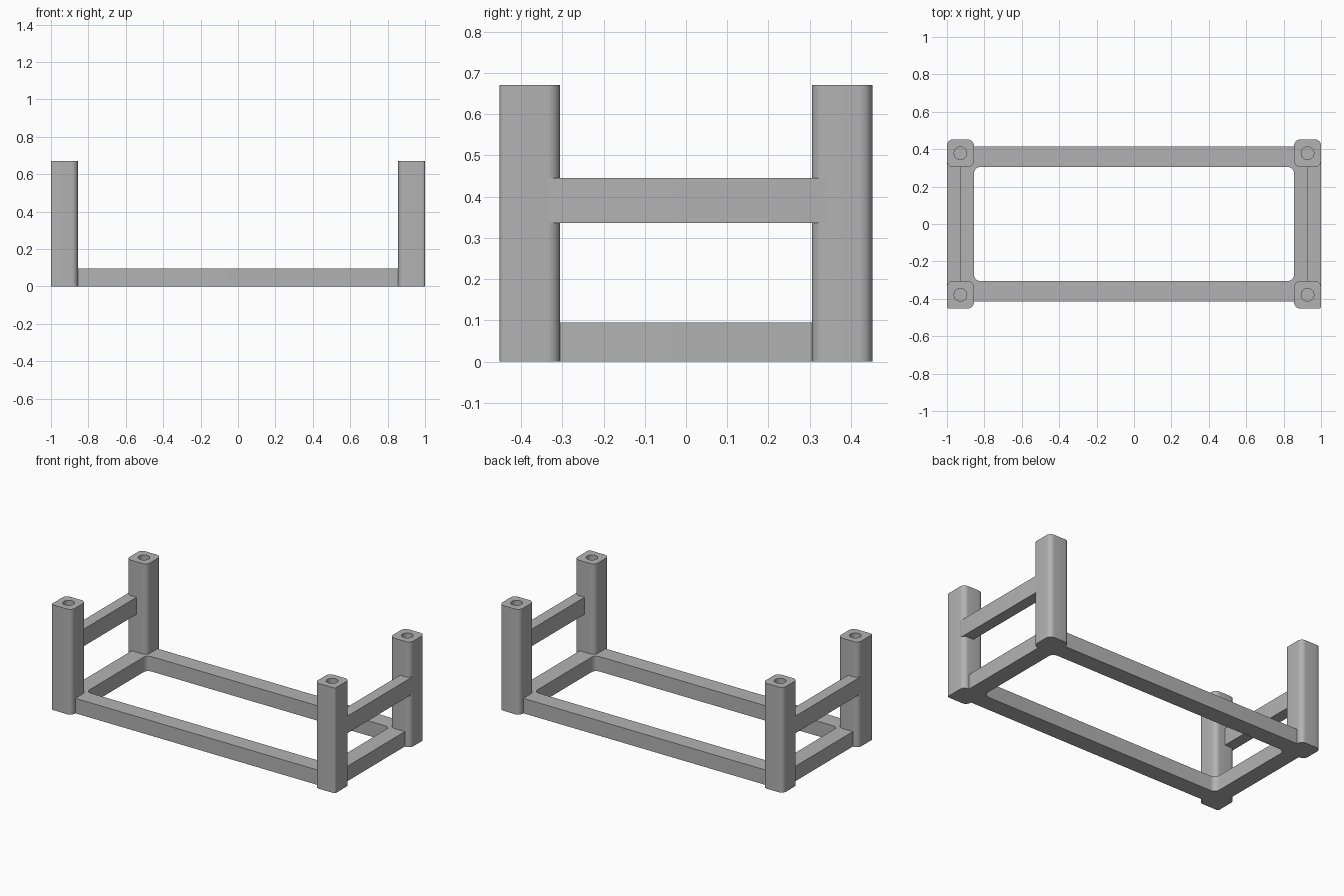
import bpy, bmesh
from math import sin, cos, pi

cube = bpy.data.objects.get("Cube")
if cube:
    bpy.data.objects.remove(cube, do_unlink=True)

grey = bpy.data.materials.new("plain_grey")
grey.use_nodes = True
colour = (0.45, 0.45, 0.45, 1)
grey.diffuse_color = colour
grey.node_tree.nodes["Principled BSDF"].inputs["Base Color"].default_value = colour

SEG = 8                                # segments per rounded corner
X, Y = 1.0, 0.452                      # outer half size
IN_X, IN_Y = 0.856, 0.305              # inner half size
POST_H, RAIL_H = 0.67, 0.095


def rounded_rect(hx, hy, radii, z):
    """Loop around a rectangle; radii run from the +x +y corner anticlockwise."""
    points = []
    for i, (sx, sy) in enumerate(((1, 1), (-1, 1), (-1, -1), (1, -1))):
        r = radii[i]
        for k in range(SEG + 1):
            a = (i + k / SEG) * pi / 2
            points.append((sx * (hx - r) + r * cos(a), sy * (hy - r) + r * sin(a), z))
    return points


def loft(name, loops, closed=False, location=(0, 0, 0)):
    """Skin the loops in order, either into a ring or with capped ends."""
    bm = bmesh.new()
    rows = [[bm.verts.new(p) for p in loop] for loop in loops]
    n = len(rows[0])
    for a, b in zip(rows, rows[1:] + (rows[:1] if closed else [])):
        for i in range(n):
            j = (i + 1) % n
            bm.faces.new((a[i], a[j], b[j], b[i]))
    if not closed:
        bm.faces.new(rows[0][::-1])
        bm.faces.new(rows[-1])
    bmesh.ops.remove_doubles(bm, verts=bm.verts, dist=1e-5)
    bmesh.ops.recalc_face_normals(bm, faces=bm.faces)
    mesh = bpy.data.meshes.new(name)
    bm.to_mesh(mesh)
    bm.free()
    mesh.materials.append(grey)
    obj = bpy.data.objects.new(name, mesh)
    obj.location = location
    bpy.context.collection.objects.link(obj)
    bpy.ops.object.select_all(action="DESELECT")
    obj.select_set(True)
    bpy.context.view_layer.objects.active = obj
    bpy.ops.object.shade_smooth_by_angle(angle=pi / 6)
    return obj


# Corner posts with a blind peg hole in the top
hx, hy, hole, depth = (X - IN_X) / 2, (Y - IN_Y) / 2, 0.034, 0.1
for side, sx in (("left", 1), ("right", -1)):
    for end, sy in (("front", -1), ("back", 1)):
        radii = [0.032] * 4
        if sy < 0:
            radii[3 if sx > 0 else 2] = 0.012     # crisper outer front corner
        loft(f"{end}_{side}_post", [
            rounded_rect(hx, hy, radii, 0),
            rounded_rect(hx, hy, radii, POST_H),
            rounded_rect(hole, hole, [hole] * 4, POST_H),
            rounded_rect(hole, hole, [hole] * 4, POST_H - depth),
        ], location=(sx * (X - hx), sy * (Y - hy), 0))

# Lower frame: a ring set back from the post faces
outer, inner = (0.962, 0.414, [0.01] * 4), (IN_X, IN_Y, [0.035] * 4)
loft("lower_frame", [
    rounded_rect(*outer, 0), rounded_rect(*outer, RAIL_H),
    rounded_rect(*inner, RAIL_H), rounded_rect(*inner, 0),
], closed=True)

# Upper end rails, flush with the outer post faces
for side, sx in (("left", 1), ("right", -1)):
    section = (0.036, 0.337, [0.0005] * 4)
    loft(f"upper_{side}_rail",
         [rounded_rect(*section, 0.336), rounded_rect(*section, 0.445)],
         location=(sx * (X - 0.036), 0, 0))
